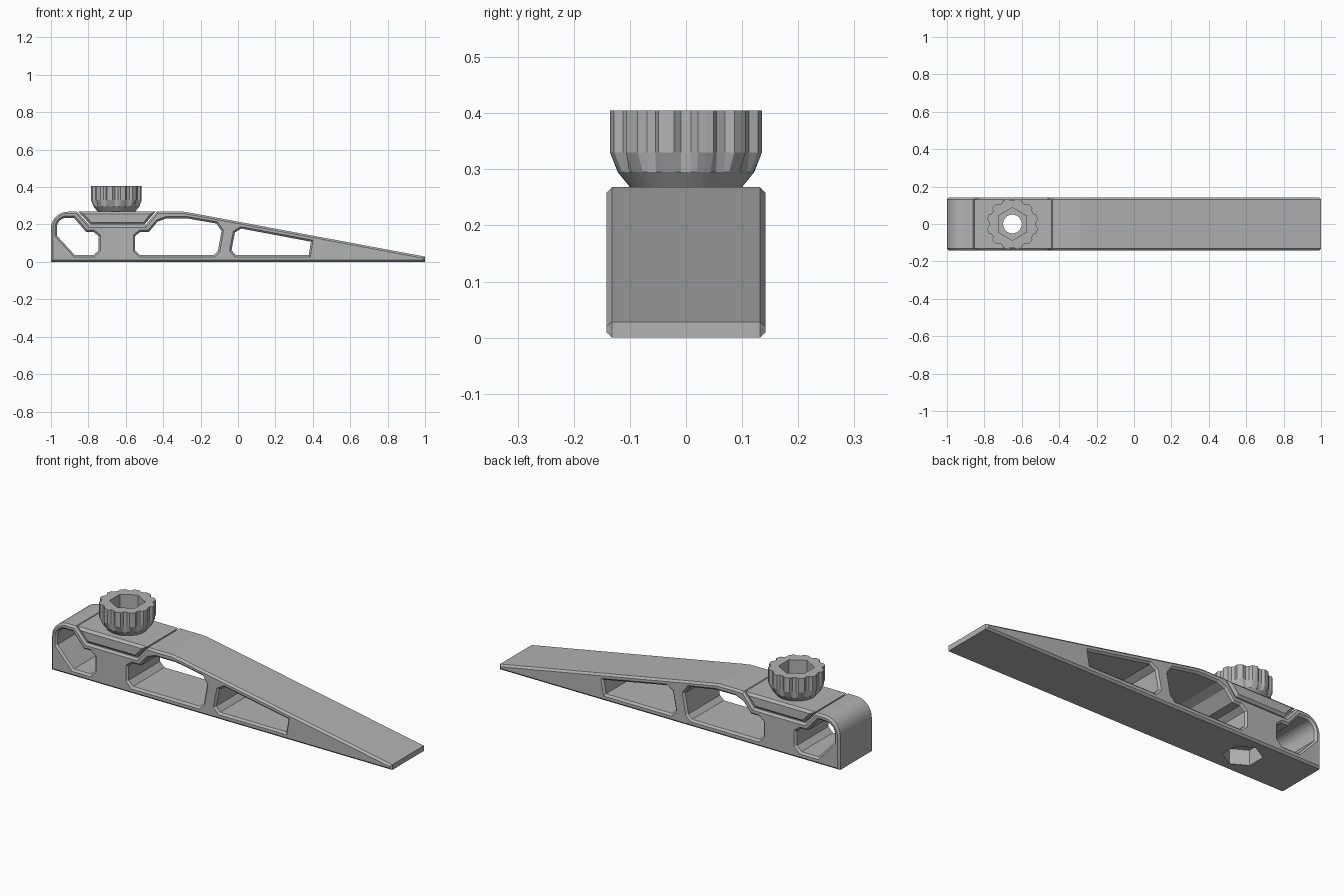
import bpy, bmesh, math
from mathutils import Vector, Matrix

if "Cube" in bpy.data.objects:
    bpy.data.objects.remove(bpy.data.objects["Cube"])

grey = bpy.data.materials.new("plain grey")
grey.diffuse_color = (0.45, 0.45, 0.45, 1)
grey.use_nodes = True
grey.node_tree.nodes["Principled BSDF"].inputs["Base Color"].default_value = grey.diffuse_color
CX = -0.65      # screw axis
HALF = 0.142    # half width of the body


def make(name, bm):
    bmesh.ops.recalc_face_normals(bm, faces=bm.faces)
    me = bpy.data.meshes.new(name)
    bm.to_mesh(me)
    bm.free()
    me.materials.append(grey)
    ob = bpy.data.objects.new(name, me)
    bpy.context.collection.objects.link(ob)
    return ob


def oriented(pts, ccw):
    area = sum(a[0] * b[1] - b[0] * a[1] for a, b in zip(pts, pts[1:] + pts[:1]))
    return pts if (area > 0) == ccw else pts[::-1]


def inset(pts, c):
    """Move a loop into the material by c (mitred)."""
    out, n = [], len(pts)
    for i in range(n):
        a, p, b = (Vector(pts[(i + k) % n]) for k in (-1, 0, 1))
        d1, d2 = (p - a).normalized(), (b - p).normalized()
        n1, n2 = Vector((-d1.y, d1.x)), Vector((-d2.y, d2.x))
        out.append(p + (n1 + n2) * c / (1 + n1.dot(n2)))
    return out


def bridge(bm, r1, r2):
    n = len(r1)
    for i in range(n):
        j = (i + 1) % n
        bm.faces.new((r1[i], r1[j], r2[j], r2[i]))


def chamfered_plate(name, outline, holes=(), c=0.01):
    """Side profile extruded across y, all rims chamfered."""
    bm = bmesh.new()
    loops = [oriented(outline, True)] + [oriented(h, False) for h in holes]
    caps = ([], [])
    for lp in loops:
        small = inset(lp, c)
        rings = [[bm.verts.new((p[0], y, p[1])) for p in pts] for y, pts in
                 ((-HALF, small), (-HALF + c, lp), (HALF - c, lp), (HALF, small))]
        for r1, r2 in zip(rings, rings[1:]):
            bridge(bm, r1, r2)
        for cap, ring in zip(caps, (rings[0], rings[3])):
            cap += [bm.edges.get((ring[i - 1], ring[i])) for i in range(len(ring))]
    for cap, ny in zip(caps, (-1, 1)):
        bmesh.ops.triangle_fill(bm, use_beauty=True, edges=cap, normal=(0, ny, 0))
    return make(name, bm)


def cut(ob, sides, r, z0, z1):
    """Drill an upright prism hole on the screw axis; corners point to +-y."""
    bm = bmesh.new()
    bmesh.ops.create_cone(bm, cap_ends=True, segments=sides, radius1=r, radius2=r,
                          depth=z1 - z0,
                          matrix=Matrix.Translation((CX, 0, (z0 + z1) / 2)))
    first = max(bm.verts, key=lambda v: v.co.y)
    ang = math.pi / 2 - math.atan2(first.co.y, first.co.x - CX)
    bmesh.ops.rotate(bm, verts=bm.verts, cent=(CX, 0, 0),
                     matrix=Matrix.Rotation(ang, 3, 'Z'))
    tool = make("cutter", bm)
    tool.hide_render = True
    m = ob.modifiers.new("hole", 'BOOLEAN')
    m.operation, m.solver, m.object = 'DIFFERENCE', 'EXACT', tool
    bpy.context.view_layer.objects.active = ob
    bpy.ops.object.modifier_apply(modifier=m.name)
    bpy.data.objects.remove(tool)


# Wedge body with rounded heel, dovetail channel and three windows
def arc(cx, cz, r, n):
    return [(cx - r * math.cos(i / n * math.pi / 2), cz + r * math.sin(i / n * math.pi / 2))
            for i in range(n + 1)]


outline = [(-1, 0)] + arc(-0.91, 0.178, 0.09, 10) + [
    (-0.86, 0.268), (-0.795, 0.195), (-0.495, 0.195), (-0.435, 0.268),
    (-0.29, 0.268), (-0.24, 0.26), (1, 0.028), (1, 0)]
heel_window = [(-0.968, 0.14)] + arc(-0.918, 0.185, 0.05, 6) + [
    (-0.877, 0.235), (-0.812, 0.16), (-0.772, 0.16), (-0.745, 0.138),
    (-0.745, 0.062), (-0.772, 0.036), (-0.872, 0.036)]
middle_window = [(-0.55, 0.062), (-0.525, 0.036), (-0.13, 0.036), (-0.107, 0.058),
                 (-0.088, 0.165), (-0.115, 0.205), (-0.27, 0.232), (-0.385, 0.232),
                 (-0.43, 0.215), (-0.476, 0.16), (-0.523, 0.16), (-0.55, 0.138)]
front_window = [(-0.035, 0.062), (-0.012, 0.036), (0.378, 0.036), (0.39, 0.108),
                (0.018, 0.178), (-0.016, 0.158)]
body = chamfered_plate("wedge_body", outline, [heel_window, middle_window, front_window])
cut(body, 6, 0.094, -0.05, 0.08)
cut(body, 48, 0.05, 0.05, 0.3)

# Sliding dovetail plate
plate = chamfered_plate("dovetail_plate", [(-0.853, 0.268), (-0.79, 0.199),
                                           (-0.5, 0.199), (-0.442, 0.268)], c=0.012)
cut(plate, 48, 0.05, 0.1, 0.35)

# Fluted thumb screw
bm = bmesh.new()
fluted = [(math.radians(30 * k + a), r) for k in range(12)
          for a, r in ((-9, 0.137), (-4, 0.125), (4, 0.125), (9, 0.137), (15, 0.137))]
rings = []
for z, limit in ((0.268, 0.1), (0.295, 0.122), (0.33, 1), (0.405, 1)):
    rings.append([bm.verts.new((CX + min(r, limit) * math.cos(a),
                                min(r, limit) * math.sin(a), z)) for a, r in fluted])
for r1, r2 in zip(rings, rings[1:]):
    bridge(bm, r1, r2)
bm.faces.new(rings[0])
bm.faces.new(rings[-1])
knob = make("thumb_screw", bm)
cut(knob, 6, 0.087, 0.305, 0.5)
cut(knob, 48, 0.05, 0.2, 0.35)
